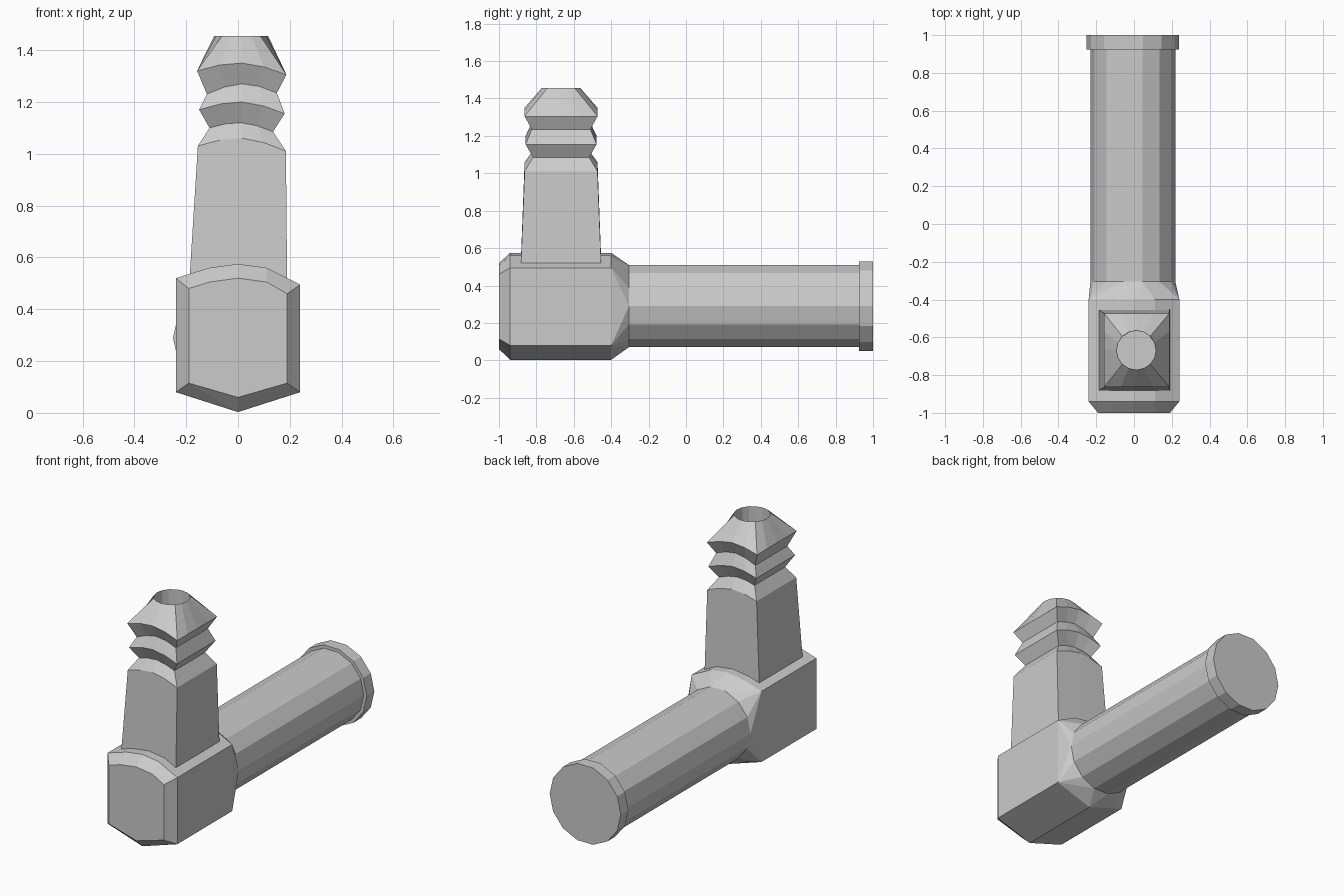
import bpy, bmesh
from math import sin, cos, pi

cube = bpy.data.objects.get("Cube")
if cube:
    bpy.data.objects.remove(cube)

grey = bpy.data.materials.new("plain grey")
grey.use_nodes = True
COLOUR = (0.6, 0.6, 0.6, 1)
grey.diffuse_color = COLOUR
grey.node_tree.nodes["Principled BSDF"].inputs["Base Color"].default_value = COLOUR


def finish(bm, name):
    bmesh.ops.recalc_face_normals(bm, faces=bm.faces)
    mesh = bpy.data.meshes.new(name)
    bm.to_mesh(mesh)
    bm.free()
    mesh.materials.append(grey)
    obj = bpy.data.objects.new(name, mesh)
    bpy.context.collection.objects.link(obj)
    return obj


def loft(rings, name):
    """Skin a list of equal-length rings and cap both ends."""
    bm = bmesh.new()
    loops = [[bm.verts.new(p) for p in ring] for ring in rings]
    for a, b in zip(loops, loops[1:]):
        for i in range(len(a)):
            j = (i + 1) % len(a)
            bm.faces.new((a[i], a[j], b[j], b[i]))
    bm.faces.new(loops[0])
    bm.faces.new(loops[-1])
    return finish(bm, name)


# Horizontal tube with an end collar
SIDES, AXIS_X, AXIS_Z = 14, -0.006, 0.29


def tube_ring(y, r):
    angles = [(i + 0.5) * 2 * pi / SIDES for i in range(SIDES)]
    return [(AXIS_X + r * sin(a), y, AXIS_Z + r * cos(a)) for a in angles]


loft([tube_ring(-0.5, 0.225), tube_ring(0.95, 0.225)], "tube")
loft([tube_ring(0.925, 0.245), tube_ring(1.0, 0.245)], "end_collar")

# Elbow block: chamfered front, straight middle, blended back into the tube
outer = [(-0.24, 0.08), (0, 0.003), (0.24, 0.08), (0.24, 0.495),
         (0.11, 0.56), (0, 0.575), (-0.11, 0.56), (-0.24, 0.52)]
inner = [(-0.19, 0.115), (0, 0.06), (0.19, 0.115), (0.19, 0.46),
         (0.11, 0.505), (0, 0.52), (-0.11, 0.505), (-0.19, 0.48)]
bm = bmesh.new()
for y, section in ((-1.0, inner), (-0.94, outer), (-0.40, outer)):
    for x, z in section:
        bm.verts.new((x, y, z))
for p in tube_ring(-0.305, 0.225):
    bm.verts.new(p)
bmesh.ops.convex_hull(bm, input=bm.verts)
bmesh.ops.dissolve_limit(bm, angle_limit=0.02, verts=bm.verts, edges=bm.edges)
finish(bm, "elbow_block")

# Barbed spout: square rings arched across x, closing to a round bore
CENTRE_Y = -0.668
ARCH = (0, 0.7, 1, 0.7, 0)
# left x, left z, middle z, right x, right z, half depth
BARBS = [(-0.19, 0.47, 0.50, 0.19, 0.47, 0.216),
         (-0.155, 1.03, 1.06, 0.185, 1.01, 0.195),
         (-0.11, 1.10, 1.12, 0.135, 1.085, 0.15),
         (-0.15, 1.17, 1.20, 0.18, 1.155, 0.19),
         (-0.12, 1.23, 1.27, 0.15, 1.235, 0.157),
         (-0.158, 1.32, 1.35, 0.187, 1.305, 0.195)]


def square_ring(xl, zl, zm, xr, zr, d):
    front = []
    for i, k in enumerate(ARCH):
        t = i / 4
        side_z = zl + (zr - zl) * t
        front.append((xl + (xr - xl) * t, CENTRE_Y - d, side_z + (zm - (zl + zr) / 2) * k))
    steps = [d * (i / 2 - 1) for i in (1, 2, 3)]
    right = [(xr, CENTRE_Y + s, zr) for s in steps]
    left = [(xl, CENTRE_Y - s, zl) for s in steps]
    back = [(x, CENTRE_Y + d, z) for x, y, z in reversed(front)]
    return front + right + back + left


def round_ring(r, z):
    angles = [pi * (1.25 + i / 8) for i in range(16)]
    return [(0.012 + r * cos(a), CENTRE_Y + r * sin(a), z) for a in angles]


spout = [square_ring(*b) for b in BARBS]
spout += [round_ring(0.104, 1.455), round_ring(0.103, 0.6)]
loft(spout, "barbed_spout")
